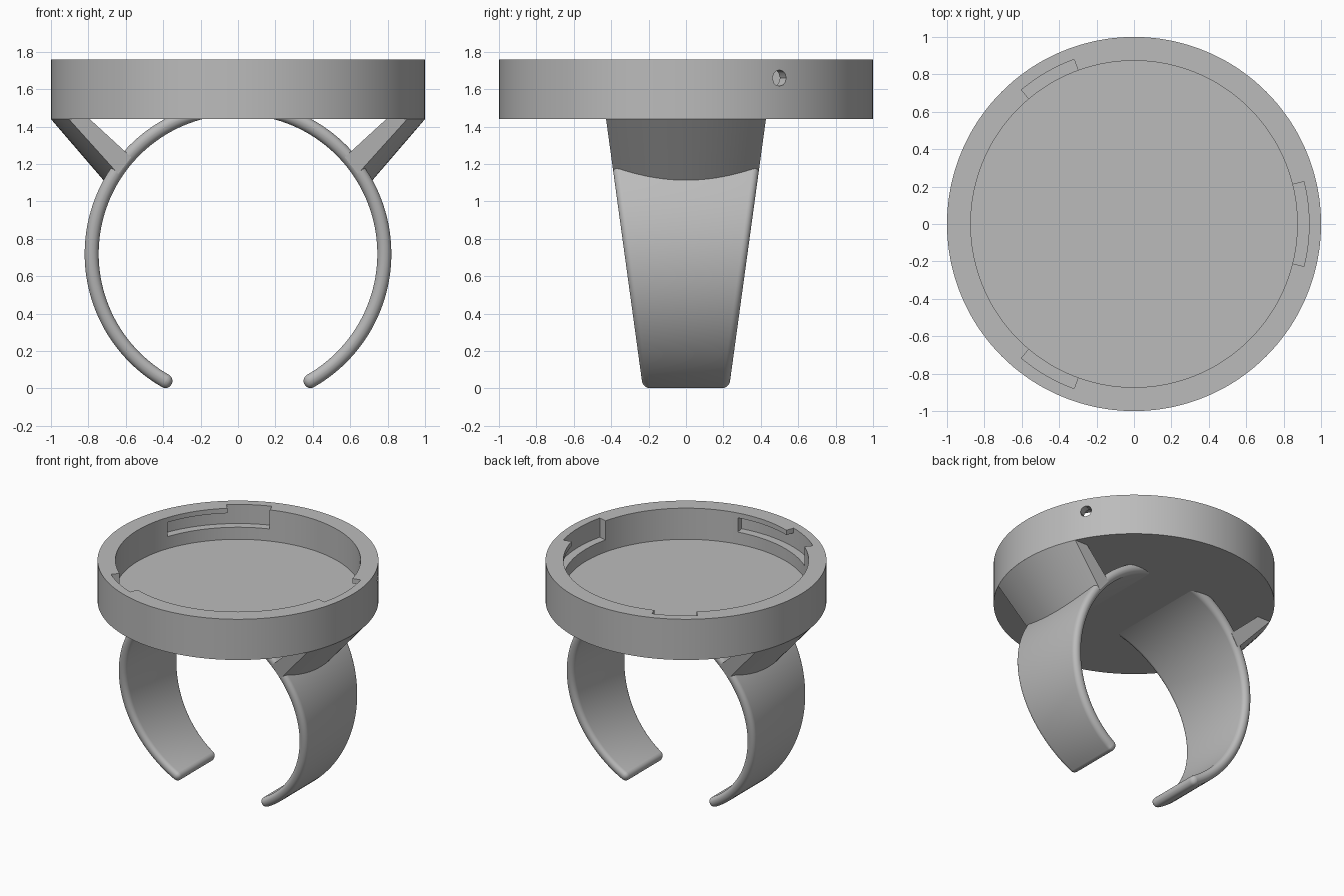
import bpy, bmesh, math
from math import sin, cos, radians, hypot, sqrt

if "Cube" in bpy.data.objects:
    bpy.data.objects.remove(bpy.data.objects["Cube"])

grey = bpy.data.materials.new("plain grey")
grey.use_nodes = True
grey.diffuse_color = (0.5, 0.5, 0.5, 1)
grey.node_tree.nodes["Principled BSDF"].inputs["Base Color"].default_value = (0.5, 0.5, 0.5, 1)

BASE, TOP = 1.44, 1.76          # cup underside and rim
MID = 0.72                      # height of the band's centre
R_OUT, R_IN = 0.82, 0.745       # band radii


def half_width(z):
    return 0.23 + 0.137 * z


def add(name, bm):
    """Make a smooth-shaded object that keeps its sharp edges."""
    bmesh.ops.recalc_face_normals(bm, faces=bm.faces)
    mesh = bpy.data.meshes.new(name)
    bm.to_mesh(mesh)
    bm.free()
    mesh.materials.append(grey)
    ob = bpy.data.objects.new(name, mesh)
    bpy.context.collection.objects.link(ob)
    bpy.ops.object.select_all(action='DESELECT')
    ob.select_set(True)
    bpy.context.view_layer.objects.active = ob
    bpy.ops.object.shade_smooth_by_angle(angle=radians(30))


def loft(rings):
    """Skin a row of equal sections and cap both ends."""
    bm = bmesh.new()
    rows = [[bm.verts.new(p) for p in ring] for ring in rings]
    n = len(rows[0])
    for a, b in zip(rows, rows[1:]):
        for i in range(n):
            j = (i + 1) % n
            bm.faces.new((a[i], a[j], b[j], b[i]))
    bm.faces.new(rows[0])
    bm.faces.new(rows[-1])
    return bm


# Round cup, laid out as polar cells: one degree each, by height and radius
LEVELS = (BASE, 1.515, 1.61, 1.632, 1.66, 1.688, 1.722, TOP)
RADII = (0.873, 0.936, 1.0)
SLOTS = ((-14, 14, 40), (110, 130, 160), (230, 250, 280))   # start, notch end, groove end
PIN_ANGLE, PIN_Z, PIN_R = 30, 1.66, 0.043


def solid(i, k, b):
    if k <= 0 or b < 0:
        return k <= 0
    if k >= len(LEVELS) - 1 or b > 1:
        return False
    i %= 360
    if b == 1:                                     # pin hole through the outer wall
        return not (k in (3, 4) and abs(i + 0.5 - PIN_ANGLE) < 2)
    for start, notch_end, groove_end in SLOTS:     # twist-lock slots in the inner wall
        step = (i - start) % 360
        if 2 <= k <= 5 and step < groove_end - start:
            return False
        if k == 6 and step < notch_end - start:
            return False
    return True


def cup_point(i, k, b):
    """Grid corner, with the corners round the pin hole moved onto a circle."""
    a, z, r = i % 360, LEVELS[k], RADII[b]
    da, dz = radians(a - PIN_ANGLE), z - PIN_Z
    if b > 0 and k in (3, 4, 5) and 0 < hypot(da, dz) < 0.05:
        if abs(a - PIN_ANGLE) <= 2:
            f = PIN_R / hypot(da, dz)
            a, z = PIN_ANGLE + math.degrees(da * f), PIN_Z + dz * f
    return r * cos(radians(a)), r * sin(radians(a)), z


bm = bmesh.new()


def quad(*corners):
    bm.faces.new([bm.verts.new(cup_point(*c)) for c in corners])


for i in range(360):
    for k in range(len(LEVELS) - 1):
        for b in range(2):
            if not solid(i, k, b):
                continue
            for d in (0, 1):
                if not (k == 0 and d == 0) and not solid(i, k - 1 + 2 * d, b):
                    z = k + d
                    quad((i, z, b), (i + 1, z, b), (i + 1, z, b + 1), (i, z, b + 1))
                if not solid(i - 1 + 2 * d, k, b):
                    j = i + d
                    quad((j, k, b), (j, k, b + 1), (j, k + 1, b + 1), (j, k + 1, b))
                outward = b - 1 + 2 * d
                if outward > 1 or not solid(i, k, outward):
                    r = b + d
                    quad((i, k, r), (i + 1, k, r), (i + 1, k + 1, r), (i, k + 1, r))
for k, b in ((0, 2), (1, 0)):                      # underside and floor
    bm.faces.new([bm.verts.new(cup_point(i, k, b)) for i in range(360)])
bmesh.ops.remove_doubles(bm, verts=bm.verts, dist=0.0001)
add("cup", bm)

# Open finger band: tapered strip with rounded edges, trimmed inside the cup base
rings = []
STEPS = 120
for i in range(STEPS + 1):
    a = radians(-63 + 306 * i / STEPS)
    ring = []
    for r, side in ((R_IN, -1), (R_OUT, -1), (R_OUT, 1), (R_IN, 1)):
        z = MID + r * sin(a)
        ring.append((r * cos(a), side * half_width(z), z))
    rings.append(ring)
bm = loft(rings)
bmesh.ops.recalc_face_normals(bm, faces=bm.faces)
sharp = [e for e in bm.edges if e.calc_face_angle(0) > 0.6]
bmesh.ops.bevel(bm, geom=sharp, offset=0.036, segments=6, profile=0.5, affect='EDGES')
bmesh.ops.bisect_plane(bm, geom=bm.verts[:] + bm.edges[:] + bm.faces[:],
                       plane_co=(0, 0, 1.48), plane_no=(0, 0, 1), clear_outer=True)
add("finger_band", bm)


# Conical brackets joining the cup rim to the band
def cone_point(r_top, slope, t, z):
    y = t * half_width(z)
    r = r_top - slope * (BASE - z)
    return sqrt(max(r * r - y * y, 0)), y, z


def meet_band(r_top, slope, t):
    low, high = 0.95, BASE
    for _ in range(30):
        z = (low + high) / 2
        if hypot(cone_point(r_top, slope, t, z)[0], z - MID) > 0.77:
            high = z
        else:
            low = z
    return cone_point(r_top, slope, t, low)


for name, s in (("left_bracket", 1), ("right_bracket", -1)):
    rings = []
    for i in range(25):
        t = -1 + i / 12
        ring = [cone_point(1, 0.86, t, BASE), cone_point(0.9, 1, t, BASE),
                meet_band(0.9, 1, t), meet_band(1, 0.86, t)]
        rings.append([(s * x, y, z) for x, y, z in ring])
    add(name, loft(rings))
